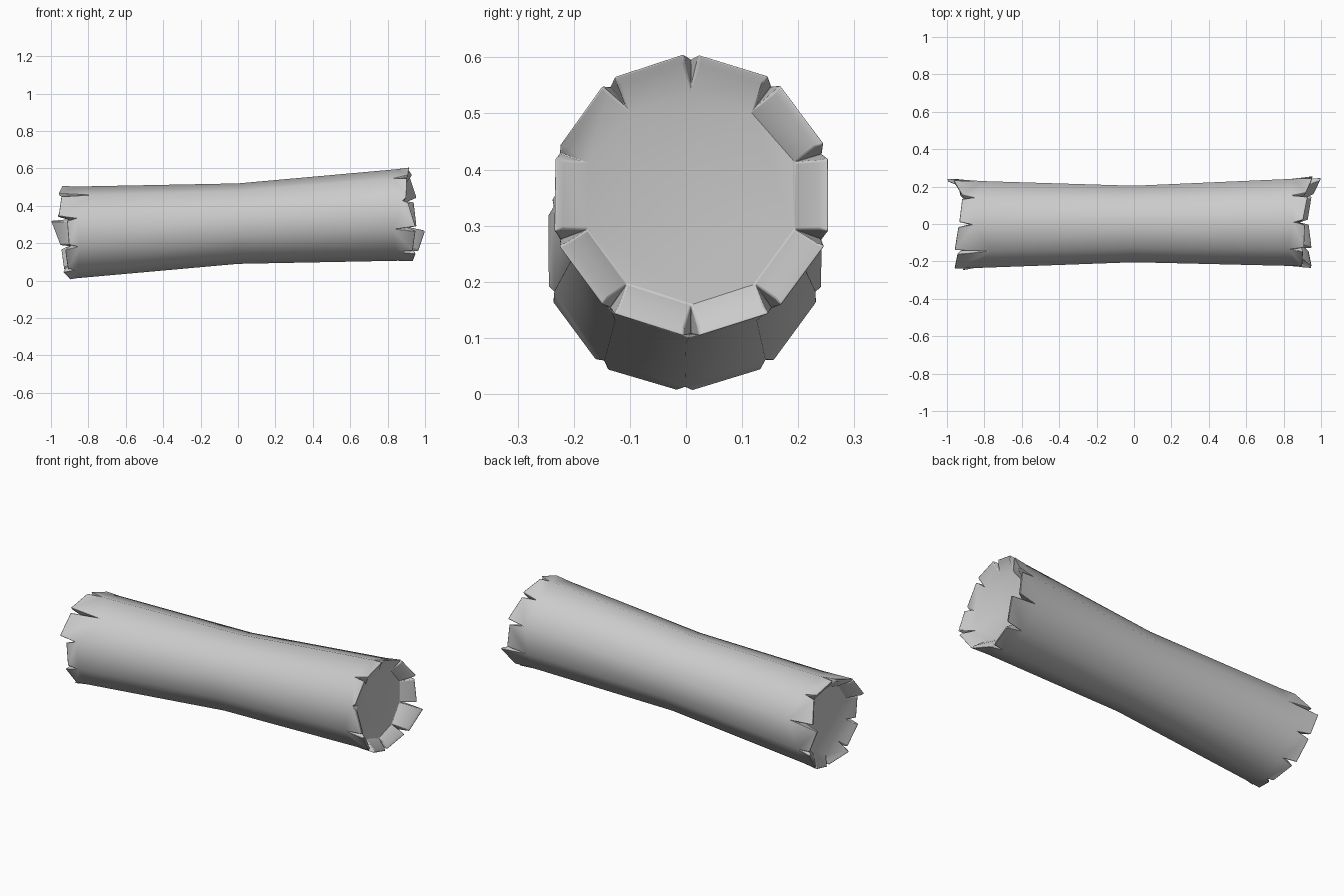
import bpy, bmesh
from math import cos, sin, radians

if "Cube" in bpy.data.objects:
    bpy.data.objects.remove(bpy.data.objects["Cube"])

N = 10
GAP = 3.0  # half angle of the split between bark strips, degrees

# Tip distance at both corners of each bark strip, starting at the top and turning towards the front
RIGHT = [(.915, .91), (.905, .90), (.91, .95), (.95, .935), (.95, .935),
         (.93, .95), (.965, 1.0), (.955, .94), (.955, .92), (.93, .905)]
LEFT = [(.94, .96), (.945, .96), (.915, .905), (.925, .91), (.935, .895),
        (.90, .92), (.93, .945), (.95, 1.0), (.965, .92), (.92, .935)]
# Depth of each split
RIGHT_SPLIT = [.86, .84, .88, .85, .86, .87, .87, .86, .87, .85]
LEFT_SPLIT = [.87, .80, .87, .86, .87, .87, .86, .88, .84, .86]

bm = bmesh.new()


def point(x, angle, shrink=0.0):
    """Point on the waisted, slightly leaning log."""
    r = .215 + .037 * min(abs(x) / .93, 1.04) - shrink
    a = radians(angle)
    lean = max(-1, min(1, x / .92))
    cy = .01 * x if x > 0 else .003 * x
    return bm.verts.new((x, cy + r * cos(a), .305 + .05 * lean + r * sin(a)))


# Waist ring
waist = [point(0, 90 + 36 * k) for k in range(N)]


def log_end(side, tips, splits, cap_x):
    ang = [90 + 36 * k for k in range(N)]
    split = [point(side * splits[k], ang[k], .004) for k in range(N)]
    core = [point(side * cap_x, ang[k], .056) for k in range(N)]
    for k in range(N):
        j = (k + 1) % N
        a0, a1 = ang[k] + GAP, ang[k] + 36 - GAP
        xa, xb = side * tips[k][0], side * tips[k][1]
        oa, ob = point(xa, a0), point(xb, a1)
        ia, ib = point(xa - side * .006, a0, .016), point(xb - side * .006, a1, .016)
        # Bark, strip, strip tip, inner slope, split walls
        bm.faces.new((waist[k], waist[j], split[j], split[k]))
        bm.faces.new((split[k], split[j], ob, oa))
        bm.faces.new((oa, ob, ib, ia))
        bm.faces.new((ia, ib, core[j], core[k]))
        bm.faces.new((split[k], oa, ia, core[k]))
        bm.faces.new((split[j], core[j], ib, ob))
    # Cut wood face
    bm.faces.new(core)


log_end(1, RIGHT, RIGHT_SPLIT, .885)
log_end(-1, LEFT, LEFT_SPLIT, .88)
bmesh.ops.recalc_face_normals(bm, faces=bm.faces)

mesh = bpy.data.meshes.new("log")
bm.to_mesh(mesh)
bm.free()
log = bpy.data.objects.new("log", mesh)
bpy.context.collection.objects.link(log)

# Small rounding on the splintered rim, smooth bark
bevel = log.modifiers.new("soft_edges", 'BEVEL')
bevel.width = .004
bevel.segments = 2
bevel.limit_method = 'ANGLE'
bevel.angle_limit = radians(50)
bpy.context.view_layer.objects.active = log
log.select_set(True)
bpy.ops.object.shade_smooth_by_angle(angle=radians(45))
